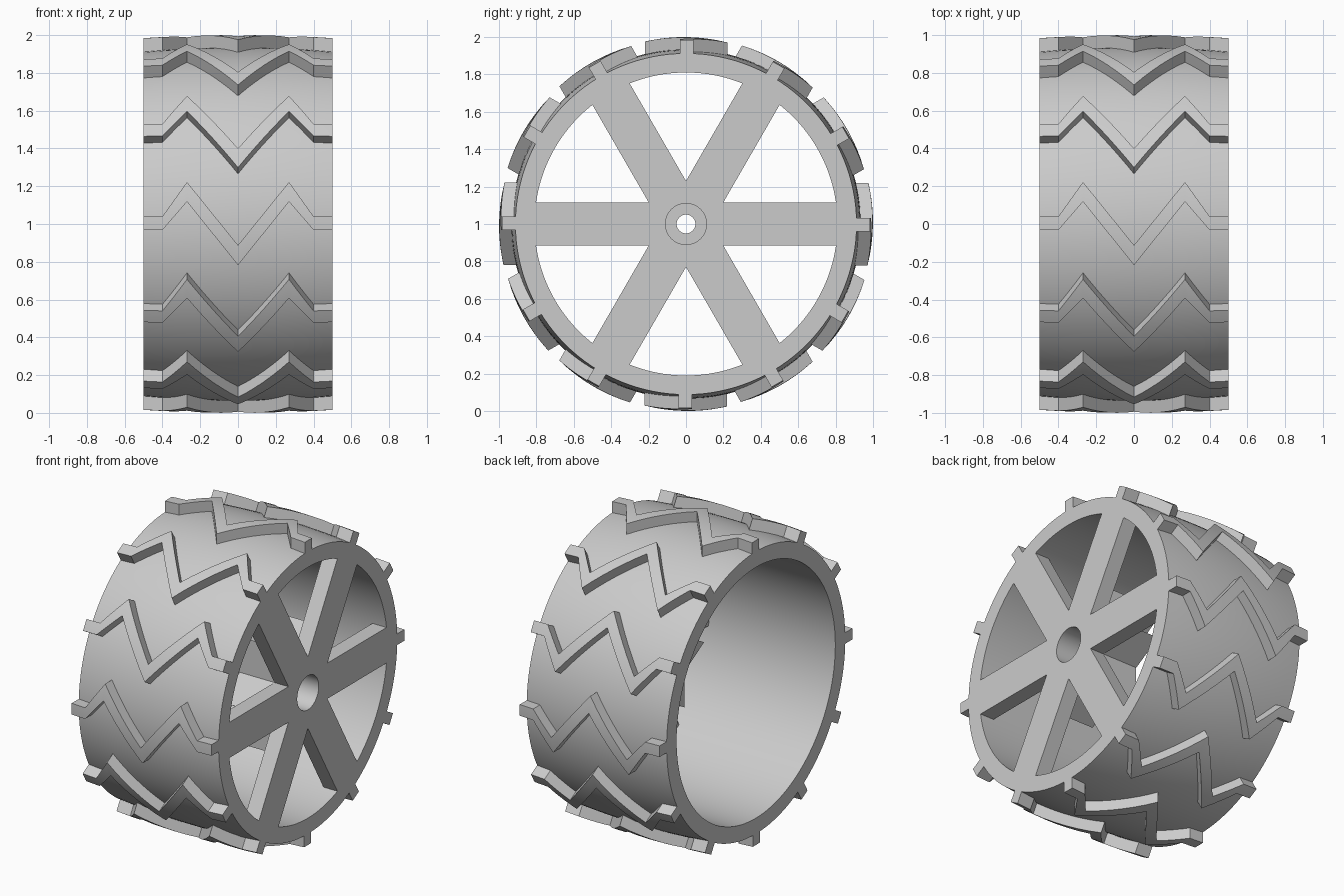
import bpy, bmesh, math
from mathutils import Matrix

cube = bpy.data.objects.get("Cube")
if cube:
    bpy.data.objects.remove(cube, do_unlink=True)

WIDTH, CENTRE_Z, SPOKES, LUGS = 0.5, 1.0, 6, 12
INNER_R, HALF_SPOKE = 0.81, 0.115

grey = bpy.data.materials.new("plain grey")
grey.use_nodes = True
colour = (0.6, 0.6, 0.6, 1)
grey.diffuse_color = colour
grey.node_tree.nodes["Principled BSDF"].inputs["Base Color"].default_value = colour


def crown(x, middle, drop):
    """Radius of the barrel-shaped surface at width position x."""
    return middle - drop * (x / WIDTH) ** 2


def add_mesh(name, mesh):
    obj = bpy.data.objects.new(name, mesh)
    bpy.context.collection.objects.link(obj)
    mesh.materials.clear()
    mesh.materials.append(grey)
    bpy.ops.object.select_all(action='DESELECT')
    obj.select_set(True)
    bpy.context.view_layer.objects.active = obj
    bpy.ops.object.shade_smooth_by_angle(angle=math.radians(28))
    return obj


def finish(bm, name):
    bmesh.ops.recalc_face_normals(bm, faces=bm.faces[:])
    mesh = bpy.data.meshes.new(name)
    bm.to_mesh(mesh)
    bm.free()
    return add_mesh(name, mesh)


# Crowned rim: closed profile spun around the x axis
def build_rim(steps=16, segments=128):
    xs = [-WIDTH + 2 * WIDTH * i / steps for i in range(steps + 1)]
    profile = [(x, crown(x, 0.935, 0.023)) for x in xs]
    profile += [(WIDTH, INNER_R), (-WIDTH, INNER_R)]
    bm = bmesh.new()
    rings = []
    for s in range(segments):
        a = math.tau * s / segments
        rings.append([bm.verts.new((x, r * math.cos(a), CENTRE_Z + r * math.sin(a)))
                      for x, r in profile])
    n = len(profile)
    for s in range(segments):
        here, there = rings[s], rings[(s + 1) % segments]
        for i in range(n):
            j = (i + 1) % n
            bm.faces.new((here[i], here[j], there[j], there[i]))
    return finish(bm, "rim")


# Zigzag tread lug: (x, centre height, half thickness) along half the width
ZIGZAG = [(0, -0.165, 0.053), (0.27, 0.17, 0.052), (0.4, 0.004, 0.036), (0.5, 0.004, 0.036)]


def lug_columns(parts=6):
    half = []
    for a, b in zip(ZIGZAG, ZIGZAG[1:]):
        for i in range(parts):
            half.append(tuple(p + (q - p) * i / parts for p, q in zip(a, b)))
    half.append(ZIGZAG[-1])
    return [(-x, c, h) for x, c, h in reversed(half[1:])] + half


def build_lug(index, rows=4):
    bm = bmesh.new()
    loops = []
    for x, c, h in lug_columns():
        zs = [c - h + 2 * h * i / rows for i in range(rows + 1)]
        outer, inner = crown(x, 1.0, 0.016), crown(x, 0.9, 0.02)
        loop = [(x, -math.sqrt(outer ** 2 - z * z), z) for z in zs]
        loop += [(x, -math.sqrt(inner ** 2 - z * z), z) for z in reversed(zs)]
        loops.append([bm.verts.new(p) for p in loop])
    n = len(loops[0])
    for a, b in zip(loops, loops[1:]):
        for i in range(n):
            j = (i + 1) % n
            bm.faces.new((a[i], a[j], b[j], b[i]))
    # End caps made of quads
    for end in (loops[0], loops[-1]):
        for i in range(rows):
            bm.faces.new((end[i], end[i + 1], end[n - 2 - i], end[n - 1 - i]))
    turn = Matrix.Rotation(math.tau * index / LUGS, 4, 'X')
    bm.transform(Matrix.Translation((0, 0, CENTRE_Z)) @ turn)
    return finish(bm, f"tread_lug_{index + 1}")


# Flat plate with a round hole, lying across the wheel axis from x0 to x1
def build_plate(name, outline, hole, x0, x1):
    circle = [(hole * math.cos(math.tau * i / 48), hole * math.sin(math.tau * i / 48))
              for i in range(48)]
    curve = bpy.data.curves.new(name + "_outline", 'CURVE')
    curve.dimensions = '2D'
    curve.fill_mode = 'BOTH'
    curve.extrude = (x1 - x0) / 2
    for points in (outline, circle):
        spline = curve.splines.new('POLY')
        spline.points.add(len(points) - 1)
        for point, (u, v) in zip(spline.points, points):
            point.co = (u, v, 0, 1)
        spline.use_cyclic_u = True
    helper = bpy.data.objects.new(name + "_outline", curve)
    bpy.context.collection.objects.link(helper)
    bpy.context.view_layer.update()
    evaluated = helper.evaluated_get(bpy.context.evaluated_depsgraph_get())
    mesh = bpy.data.meshes.new_from_object(evaluated)
    bpy.data.objects.remove(helper, do_unlink=True)
    bm = bmesh.new()
    bm.from_mesh(mesh)
    bpy.data.meshes.remove(mesh)
    bmesh.ops.remove_doubles(bm, verts=bm.verts[:], dist=0.0001)
    across = Matrix(((0, 0, 1, (x0 + x1) / 2), (1, 0, 0, 0), (0, 1, 0, CENTRE_Z), (0, 0, 0, 1)))
    bm.transform(across)
    return finish(bm, name)


def polar(r, a):
    return (r * math.cos(a), r * math.sin(a))


# Outlines: six parallel-sided spokes, and a six-pointed star hub behind them
step = math.tau / SPOKES
notch = HALF_SPOKE / math.sin(step / 2)
reach = INNER_R + 0.006
spread = math.asin(HALF_SPOKE / reach)
spoke_outline, star_outline = [], []
for k in range(SPOKES):
    a = k * step
    spoke_outline += [polar(reach, a + d) for d in (-spread, 0, spread)]
    spoke_outline.append(polar(notch, a + step / 2))
    star_outline += [polar(notch * math.sqrt(3), a), polar(notch, a + step / 2)]

build_rim()
build_plate("spokes", spoke_outline, 0.11, 0.4, WIDTH)
build_plate("hub_star", star_outline, 0.11, 0.25, 0.4)
build_plate("hub_end", star_outline, 0.05, 0.15, 0.25)
for k in range(LUGS):
    build_lug(k)
